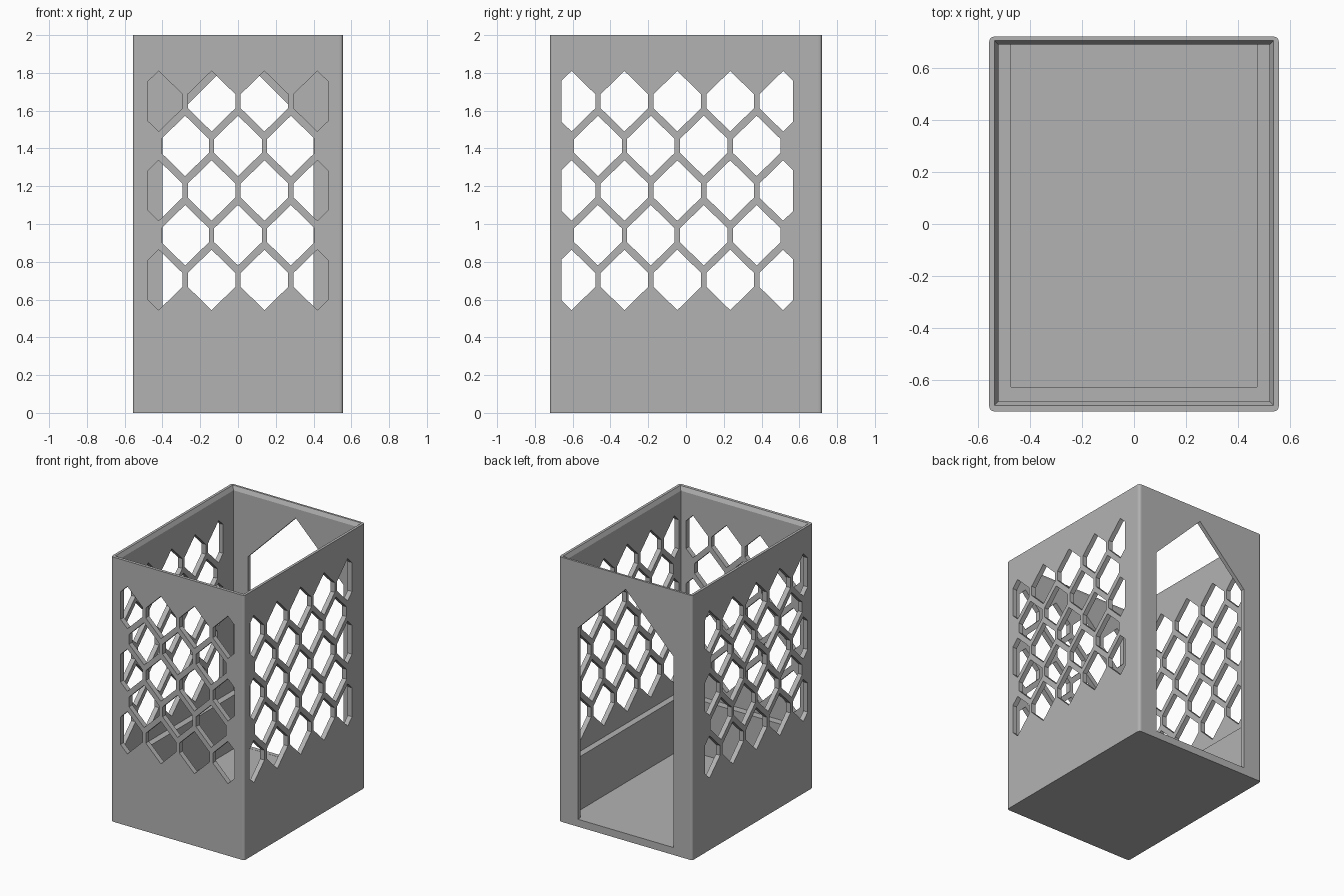
import bpy, bmesh

if "Cube" in bpy.data.objects:
    bpy.data.objects.remove(bpy.data.objects["Cube"])

HX, HY, H = 0.557, 0.721, 2.0       # outer half sizes and height
PITCH, ROW = 0.28, 0.2365           # honeycomb spacing
HW, HH, SLOPE = 0.126, 0.16, 0.976  # hexagon half width, half height, slope

grey = bpy.data.materials.new("light_grey")
grey.diffuse_color = (0.45, 0.45, 0.45, 1)
grey.use_nodes = True
grey.node_tree.nodes["Principled BSDF"].inputs["Base Color"].default_value = grey.diffuse_color


def make_object(name, bm):
    bmesh.ops.recalc_face_normals(bm, faces=bm.faces)
    mesh = bpy.data.meshes.new(name)
    bm.to_mesh(mesh)
    bm.free()
    mesh.materials.append(grey)
    ob = bpy.data.objects.new(name, mesh)
    bpy.context.collection.objects.link(ob)
    return ob


def loft(bm, rings):
    """Closed solid through rings of 3D points."""
    vs = [[bm.verts.new(p) for p in r] for r in rings]
    n = len(vs[0])
    for a, b in zip(vs, vs[1:]):
        for i in range(n):
            j = (i + 1) % n
            bm.faces.new((a[i], a[j], b[j], b[i]))
    bm.faces.new(vs[0][::-1])
    bm.faces.new(vs[-1])


def hexagon(u, z, limit_lo, limit_hi):
    """Pointed hexagon clipped left and right by the panel limits."""
    lo, hi = max(-HW, limit_lo - u), min(HW, limit_hi - u)
    cols = [lo, 0, hi] if lo < 0 < hi else [lo, hi]
    half = lambda d: HH - abs(d) * SLOPE
    return ([(u + d, z - half(d)) for d in cols] +
            [(u + d, z + half(d)) for d in reversed(cols)])


def honeycomb(centre, half_span, wide, to_3d, depth):
    """Five staggered rows of hexagonal prisms."""
    bm = bmesh.new()
    for r in range(5):
        n = wide if r % 2 == 0 else wide - 1
        for k in range(n):
            u = centre + (k - (n - 1) / 2) * PITCH
            pts = hexagon(u, 0.704 + r * ROW, centre - half_span, centre + half_span)
            loft(bm, [[to_3d(a, b, d) for a, b in pts] for d in depth])
    return bm


# Outer block with softly rounded upright corners
bm = bmesh.new()
bmesh.ops.create_cube(bm, size=1)
for v in bm.verts:
    v.co = (v.co.x * 2 * HX, v.co.y * 2 * HY, (v.co.z + 0.5) * H)
upright = [e for e in bm.edges if abs(e.verts[0].co.z - e.verts[1].co.z) > 1]
bmesh.ops.bevel(bm, geom=upright, offset=0.02, segments=4, profile=0.5, affect='EDGES')
box = make_object("lantern_box", bm)

# Cavity: thick lower walls with a ledge, thin upper walls, chamfered rim
sections = [(0.055, 0.473, -0.627, 0.69), (0.46, 0.473, -0.627, 0.69),
            (0.46, 0.521, -0.682, 0.69), (1.97, 0.521, -0.682, 0.69),
            (2.0, 0.537, -0.698, 0.705), (2.1, 0.537, -0.698, 0.705)]
bm = bmesh.new()
loft(bm, [[(-x, y0, z), (x, y0, z), (x, y1, z), (-x, y1, z)]
          for z, x, y0, y1 in sections])
cutters = [make_object("cavity_cutter", bm)]

# Pointed doorway in the back wall
door = [(-0.4, 0.056), (0.4, 0.056), (0.4, 1.5), (0, 1.9), (-0.4, 1.5)]
bm = bmesh.new()
loft(bm, [[(x, y, z) for x, z in door] for y in (0.6, 0.8)])
cutters.append(make_object("doorway_cutter", bm))

# Honeycomb windows: front wall, then straight through both side walls
cutters.append(make_object("front_window_cutter", honeycomb(
    0, 0.477, 4, lambda a, b, d: (a, d, b), (-0.8, -0.65))))
cutters.append(make_object("side_window_cutter", honeycomb(
    -0.046, 0.612, 5, lambda a, b, d: (d, a, b), (-0.7, 0.7))))

# Cut everything and bake the result
for c in cutters:
    c.hide_render = True
    m = box.modifiers.new(c.name, 'BOOLEAN')
    m.operation, m.solver, m.object = 'DIFFERENCE', 'EXACT', c
deps = bpy.context.evaluated_depsgraph_get()
baked = bpy.data.meshes.new_from_object(box.evaluated_get(deps))
box.modifiers.clear()
box.data = baked
baked.materials.clear()
baked.materials.append(grey)
for p in baked.polygons:
    p.material_index = 0
for c in cutters:
    bpy.data.objects.remove(c)
